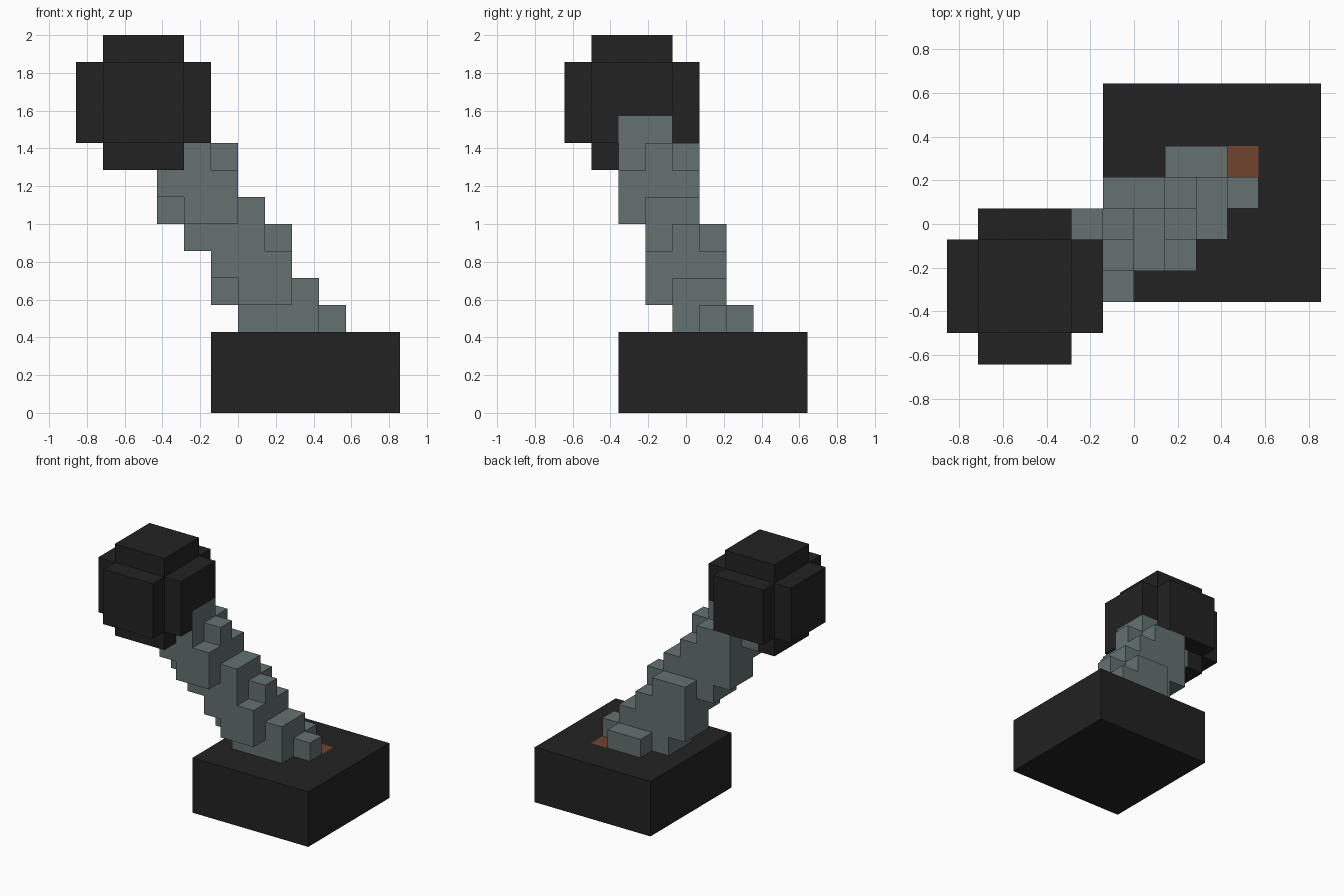
import bpy
import bmesh
from itertools import product
from math import radians
from mathutils import Vector

UNIT = 1 / 7  # edge of one block

cube = bpy.data.objects.get("Cube")
if cube:
    bpy.data.objects.remove(cube, do_unlink=True)


def make_material(name, color):
    mat = bpy.data.materials.new(name)
    mat.use_nodes = True
    mat.diffuse_color = (*color, 1)
    mat.node_tree.nodes["Principled BSDF"].inputs["Base Color"].default_value = (*color, 1)
    return mat


def block_solid(name, cells, mat):
    """Skin a set of unit blocks with one closed shell of flat faces."""
    bm = bmesh.new()
    verts = {}

    def corner(p):
        key = tuple(p)
        if key not in verts:
            x, y, z = key
            verts[key] = bm.verts.new(Vector((x, y - 0.5, z)) * UNIT)
        return verts[key]

    for cell in cells:
        for axis, side in product(range(3), (0, 1)):
            neighbour = list(cell)
            neighbour[axis] += 2 * side - 1
            if tuple(neighbour) in cells:
                continue
            u, v = (axis + 1) % 3, (axis + 2) % 3
            loop = []
            for du, dv in ((0, 0), (1, 0), (1, 1), (0, 1)):
                p = list(cell)
                p[axis] += side
                p[u] += du
                p[v] += dv
                loop.append(corner(p))
            bm.faces.new(loop if side else loop[::-1])
    # Merge flat neighbouring squares into larger faces
    bmesh.ops.dissolve_limit(bm, angle_limit=radians(1),
                             verts=bm.verts[:], edges=bm.edges[:])
    mesh = bpy.data.meshes.new(name)
    bm.to_mesh(mesh)
    bm.free()
    mesh.materials.append(mat)
    obj = bpy.data.objects.new(name, mesh)
    bpy.context.collection.objects.link(obj)
    return obj


black = make_material("charcoal black", (0.016, 0.016, 0.016))
gray = make_material("slate gray", (0.125, 0.166, 0.163))
brown = make_material("rust brown", (0.16, 0.056, 0.026))

# Leaning shaft: three layers (first row y, x span of each row), repeated upwards
LAYERS = (
    (0, ((0, 2), (0, 3), (1, 2))),
    (-1, ((0, 1), (-1, 2), (-1, 2))),
    (-1, ((-1, 1), (-1, 1), (-1, 1))),
)
shaft = set()
for step in range(3):
    for level, (first_row, spans) in enumerate(LAYERS):
        for row, (start, end) in enumerate(spans):
            for x in range(start, end + 1):
                shaft.add((x - 2 * step, first_row + row - step, 3 + level + 3 * step))

# Rounded knob: a ball of blocks without its edges and corners
knob = {(x - 4, y - 2, z + 11)
        for x, y, z in product(range(-2, 3), repeat=3)
        if [abs(x), abs(y), abs(z)].count(2) < 2}

# Square base with one rusty block set into its top
rust = {(3, 2, 2)}
base = set(product(range(-1, 6), range(-2, 5), range(3)))

block_solid("base", base - rust, black)
block_solid("rust_block", rust, brown)
block_solid("shaft", shaft, gray)
block_solid("knob", knob - shaft, black)
